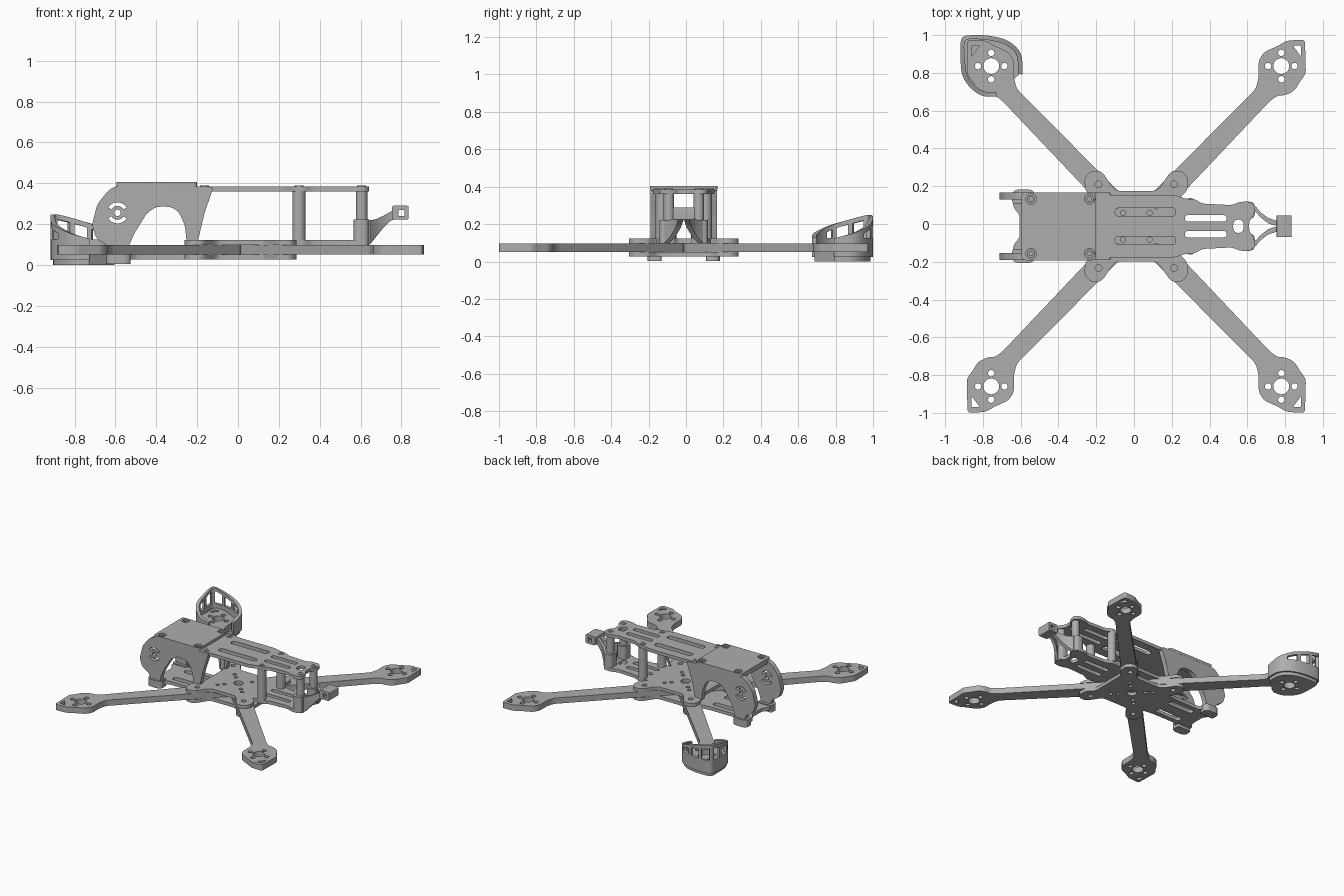
import bpy, bmesh, math
from mathutils import Vector, Matrix

cube = bpy.data.objects.get("Cube")
if cube:
    bpy.data.objects.remove(cube)

grey = bpy.data.materials.new("frame_grey")
GREY = (0.42, 0.42, 0.42, 1)
grey.use_nodes = True
grey.diffuse_color = GREY
grey.node_tree.nodes["Principled BSDF"].inputs["Base Color"].default_value = GREY

CX, CY = 0.012, -0.012          # centre of the frame
MOTOR = Vector((0.768, 0.848))  # motor offset from that centre


# ---------- helpers ----------
def finish(name, mesh, matrix=Matrix()):
    """Put a mesh in the scene as a named, shaded part."""
    bm = bmesh.new()
    bm.from_mesh(mesh)
    bmesh.ops.remove_doubles(bm, verts=bm.verts, dist=1e-5)
    bmesh.ops.transform(bm, matrix=matrix, verts=bm.verts)
    bmesh.ops.recalc_face_normals(bm, faces=bm.faces)
    bm.to_mesh(mesh)
    bm.free()
    mesh.materials.clear()
    mesh.materials.append(grey)
    obj = bpy.data.objects.new(name, mesh)
    bpy.context.collection.objects.link(obj)
    bpy.ops.object.select_all(action="DESELECT")
    obj.select_set(True)
    bpy.context.view_layer.objects.active = obj
    bpy.ops.object.shade_smooth_by_angle(angle=math.radians(35))


def rounded(points, radius, closed=True, steps=4):
    """Round every corner of an outline or open path."""
    pts = [Vector(p) for p in points]
    out = []
    for i, p in enumerate(pts):
        if not closed and i in (0, len(pts) - 1):
            out.append(p)
            continue
        before, after = pts[i - 1] - p, pts[(i + 1) % len(pts)] - p
        a = p + before.normalized() * min(radius, before.length * 0.45)
        b = p + after.normalized() * min(radius, after.length * 0.45)
        for k in range(steps + 1):
            t = k / steps
            out.append(a * (1 - t) ** 2 + p * 2 * t * (1 - t) + b * t * t)
    return out


def circle(x, y, r, sides=20):
    turn = 2 * math.pi / sides
    return [(x + r * math.cos(i * turn), y + r * math.sin(i * turn)) for i in range(sides)]


def slot(x0, x1, y, r):
    return rounded([(x0, y - r), (x1, y - r), (x1, y + r), (x0, y + r)], r)


def both(x, y):
    return [(x, y), (x, -y)]


def mirrored(half):
    """Close a half outline across the long axis."""
    return half + [(x, -y) for x, y in reversed(half)]


def plate(name, outline, holes, low, high, matrix=None):
    """Flat plate with through holes, from low to high."""
    curve = bpy.data.curves.new(name, "CURVE")
    curve.dimensions, curve.fill_mode = "2D", "BOTH"
    curve.extrude = (high - low) / 2
    for loop in [outline] + holes:
        spline = curve.splines.new("POLY")
        spline.points.add(len(loop) - 1)
        for point, p in zip(spline.points, loop):
            point.co = (p[0], p[1], 0, 1)
        spline.use_cyclic_u = True
    temp = bpy.data.objects.new(name, curve)
    bpy.context.collection.objects.link(temp)
    deps = bpy.context.evaluated_depsgraph_get()
    mesh = bpy.data.meshes.new_from_object(temp.evaluated_get(deps))
    bpy.data.objects.remove(temp)
    bpy.data.curves.remove(curve)
    lift = Matrix.Translation((0, 0, (low + high) / 2))
    finish(name, mesh, (matrix or Matrix.Translation((0, CY, 0))) @ lift)


def loft(name, stations, matrix=Matrix()):
    """Bar through a row of four-cornered sections."""
    bm = bmesh.new()
    rings = [[bm.verts.new(p) for p in ring] for ring in stations]
    for a, b in zip(rings, rings[1:]):
        for k in range(4):
            bm.faces.new((a[k], a[(k + 1) % 4], b[(k + 1) % 4], b[k]))
    bm.faces.new(rings[0])
    bm.faces.new(rings[-1])
    mesh = bpy.data.meshes.new(name)
    bm.to_mesh(mesh)
    bm.free()
    finish(name, mesh, matrix)


def screw(x, y, z):
    plate("screw_head", circle(x, y, 0.022), [circle(x, y, 0.012, 6)], z - 0.01, z)


# ---------- arms with motor mounts ----------
mount = [(-.135, -.12), (-.12, -.06), (-.12, .03), (-.09, .075), (-.02, .106), (.03, .135),
         (.125, .14), (.13, -.04), (.1, -.08), (.07, -.13), (.02, -.155), (-.02, -.155), (-.06, -.185)]
motor_holes = [circle(0, 0, 0.042)] + [circle(x, y, 0.017) for x, y in both(0, .07) + [(.07, 0), (-.07, 0)]]
corner_hole = rounded([(.06, .11), (.105, .11), (.105, .05)], 0.01)
arm = [(0, .09), *[MOTOR + Vector(p) for p in mount], (.08, 0), (0, 0)]
arm_holes = [[MOTOR + Vector(p) for p in hole] for hole in motor_holes + [corner_hole]]
for side, sx in (("left", 1), ("right", -1)):
    for end, sy in (("front", -1), ("rear", 1)):
        place = Matrix.Translation((CX, CY, 0)) @ Matrix.Diagonal((sx, sy, 1, 1))
        plate(f"{end}_{side}_arm", rounded(arm, 0.02), arm_holes, 0.052, 0.097, place)

# ---------- body plates ----------
lobe = [(.1, .187), (.125, .205), (.175, .28), (.2, .295), (.245, .292), (.275, .255), (.27, .19), (.22, .14)]
lobes = [(CX - x, y) for x, y in reversed(lobe)] + [(CX + x, y) for x, y in lobe]
tail = [(.28, .145), (.32, .145), (.36, .12), (.52, .112), (.56, .13), (.62, .13), (.645, .1), (.63, .05), (.61, .03)]
lobe_holes = [circle(CX + sx * .2, y, 0.018) for sx in (1, -1) for y in (.222, -.222)]
centre_holes = [circle(CX, 0, 0.035)] + [circle(CX + r * math.cos(a), r * math.sin(a), 0.014)
                for r in (.1, .15) for a in [math.pi / 4 + k * math.pi / 2 for k in range(4)]]
tail_slots = [slot(.27, .49, y, 0.017) for y in (.042, -.042)]
tail_notch = [slot(.525, .58, 0, 0.035)]

plate("middle_plate", rounded(mirrored(lobes + tail), 0.02),
      lobe_holes + centre_holes + tail_slots + tail_notch, 0.097, 0.122)

nose = [(-.605, .06), (-.64, .1), (-.64, .16), (-.54, .165), (-.5, .13), (-.3, .13)]
nose_slots = [slot(-.5, -.28, y, 0.022) for y in (.07, -.07)]
plate("bottom_plate", rounded(mirrored(nose + lobes), 0.02),
      lobe_holes + centre_holes + nose_slots, 0.026, 0.052)

deck = [(-.21, .15), (-.15, .165), (.22, .165), (.26, .15)]
deck_slots = [slot(-.1, .22, y, 0.022) for y in (.075, -.075)]
plate("top_plate", rounded(mirrored(deck + tail), 0.02),
      deck_slots + tail_slots + tail_notch, 0.36, 0.385)

# ---------- standoffs and screws ----------
for x, y, r in ((-.225, .145, .02), (.298, .118, .032), (.605, .08, .028)):
    for px, py in both(x, y):
        plate("standoff", circle(px, py, r), [], 0.12, 0.362)
for x, y in ((-.165, .14), (.298, .118), (.605, .08)):
    for px, py in both(x, y):
        screw(px, py, 0.389)

# ---------- camera cage ----------
roof = [(-.595, .18), (-.2, .18)]
roof_screws = both(-.545, .145) + both(-.235, .145)
plate("cage_roof", rounded(mirrored(roof), 0.02),
      [circle(x, y, 0.028) for x, y in roof_screws], 0.384, 0.405)
for x, y in roof_screws:
    screw(x, y, 0.396)
plate("cage_roof_web", rounded(mirrored([(-.595, .16), (-.211, .16)]), 0.02), [], 0.365, 0.385)

cheek = [(-.715, .195), (-.69, .295), (-.635, .365), (-.6, .385), (-.2, .385), (-.12, .382), (-.165, .25),
         (-.2, .1), (-.25, .1), (-.26, .195), (-.29, .26), (-.33, .285), (-.4, .285), (-.445, .255),
         (-.51, .15), (-.535, .09), (-.535, .02), (-.62, .02), (-.63, .09), (-.695, .13)]


def arc_hole(cx, cz, start):
    angles = [math.radians(start + 15 * k) for k in range(9)]
    ring = [(r, a) for r, row in ((.052, angles), (.034, angles[::-1])) for a in row]
    return [(cx + r * math.cos(a), cz + r * math.sin(a)) for r, a in ring]


eye = (-.59, .255)
cheek_holes = [circle(*eye, 0.016), arc_hole(*eye, 30), arc_hole(*eye, 210)]
upright = Matrix.Rotation(math.pi / 2, 4, "X")
for side, s in (("rear", 1), ("front", -1)):
    stand = Matrix.Translation((0, CY + s * .16, 0)) @ upright
    plate(f"cage_{side}_cheek", rounded(cheek, 0.02), cheek_holes, -0.019, 0.019, stand)
    foot = [(-.645, s * .12), (-.525, s * .12), (-.525, s * .18), (-.55, s * .195), (-.62, s * .195), (-.645, s * .18)]
    plate(f"cage_{side}_foot", rounded(foot, 0.015), [], 0.004, 0.06)

# ---------- antenna mount ----------
path = [(.6, .085, .1, .22), (.645, .09, .1, .22), (.67, .06, .13, .222),
        (.71, .03, .18, .24), (.745, .018, .215, .26), (.77, .015, .225, .27)]
for side, s in (("rear", 1), ("front", -1)):
    plate(f"antenna_{side}_socket", rounded(
        [(.565, s * .04), (.64, s * .04), (.64, s * .13), (.565, s * .13)], 0.03), [], 0.1, 0.222)
    loft(f"antenna_{side}_stay", [[(x, CY + s * (y - .014), lo), (x, CY + s * (y + .014), lo),
         (x, CY + s * (y + .014), hi), (x, CY + s * (y - .014), hi)] for x, y, lo, hi in path])
plate("antenna_holder", rounded([(.755, .222), (.835, .222), (.835, .29), (.755, .29)], 0.008),
      [[(.785, .24), (.815, .24), (.815, .27), (.785, .27)]], -0.058, 0.058,
      Matrix.Translation((0, CY, 0)) @ upright)

# ---------- motor guard on one arm ----------
guard_place = Matrix.Translation((CX - MOTOR.x, CY + MOTOR.y, 0))
guard = rounded([(.165, -.045), (.165, .07), (.09, .14), (-.02, .164), (-.14, .164), (-.164, .14),
                 (-.16, -.04), (-.12, -.11), (-.05, -.162), (.03, -.162)], 0.05, closed=False)


def rim(p):
    return 0.175 + 0.24 * (p.y - p.x)


def guard_band(name, points, low, high):
    rows = []
    for p in points:
        q = p * (1 - 0.024 / p.length)
        rows.append([(*p, low(p)), (*q, low(p)), (*q, high(p)), (*p, high(p))])
    loft(name, rows, guard_place)


plate("guard_base", [p * 0.92 for p in guard], motor_holes, 0.0, 0.052, guard_place)
guard_band("guard_wall", guard, lambda p: 0.025, lambda p: min(0.125, rim(p)))
guard_band("guard_rim", guard, lambda p: max(0.1, rim(p) - 0.025), rim)

# Evenly spaced posts leave the guard windows between them
lengths = [0]
for a, b in zip(guard, guard[1:]):
    lengths.append(lengths[-1] + (b - a).length)


def along(t):
    d = t * lengths[-1]
    i = max(k for k in range(len(guard) - 1) if lengths[k] <= d)
    return guard[i].lerp(guard[i + 1], (d - lengths[i]) / (lengths[i + 1] - lengths[i]))


for middle, width in ((.1, .2), (.3, .03), (.41, .03), (.52, .04), (.63, .03), (.74, .03), (.9, .2)):
    post = [along(middle + width * (k / 8 - 0.5)) for k in range(9)]
    guard_band("guard_post", post, lambda p: 0.1, lambda p: rim(p) - 0.005)
